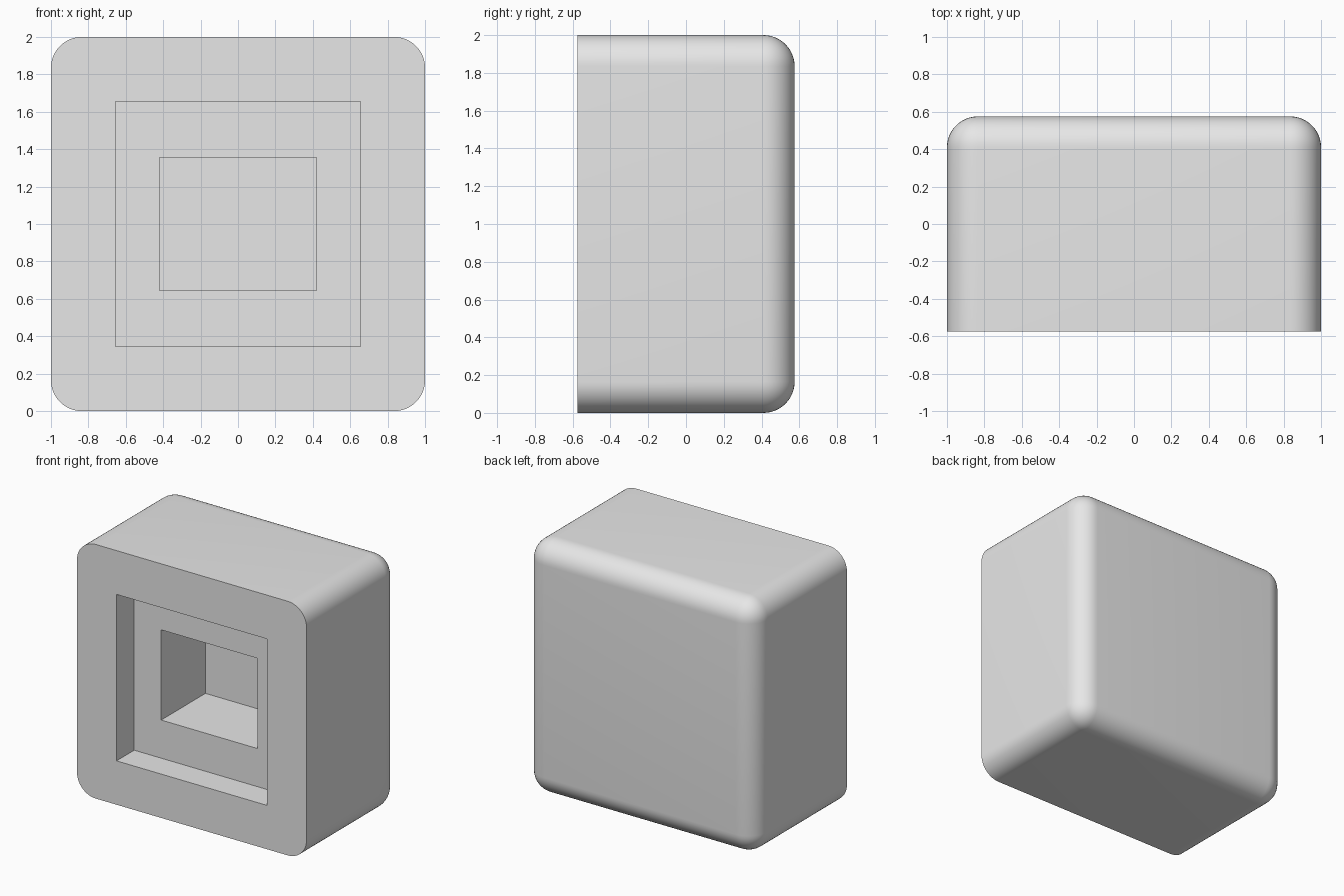
import bpy
import bmesh
import math

old = bpy.data.objects.get("Cube")
if old:
    bpy.data.objects.remove(old, do_unlink=True)

WIDTH, DEPTH, HEIGHT = 2.0, 1.15, 2.0
RADIUS = 0.165
FRONT = -DEPTH / 2

grey = bpy.data.materials.new("plain grey")
grey.use_nodes = True
colour = (0.8, 0.8, 0.8, 1)
grey.diffuse_color = colour
grey.node_tree.nodes["Principled BSDF"].inputs["Base Color"].default_value = colour


def box(name, size, centre):
    """Add a box with its size applied to the mesh."""
    bpy.ops.mesh.primitive_cube_add(size=1, location=centre)
    obj = bpy.context.object
    obj.name = name
    obj.scale = size
    bpy.ops.object.transform_apply(location=False, rotation=False, scale=True)
    obj.data.materials.append(grey)
    return obj


# Block with every edge rounded except the flat front rim
block = box("rounded_block", (WIDTH, DEPTH, HEIGHT), (0, 0, HEIGHT / 2))
bm = bmesh.new()
bm.from_mesh(block.data)
edges = [e for e in bm.edges if any(v.co.y > 0 for v in e.verts)]
bmesh.ops.bevel(bm, geom=edges, offset=RADIUS, offset_type='OFFSET',
                segments=12, profile=0.5, affect='EDGES')
bm.to_mesh(block.data)
bm.free()


def cut_pocket(name, width, height, centre_z, depth):
    """Cut a square-edged pocket into the front."""
    cutter = box(name, (width, depth + 0.2, height),
                 (0, FRONT + (depth - 0.2) / 2, centre_z))
    cutter.hide_render = True
    mod = block.modifiers.new(name, 'BOOLEAN')
    mod.operation = 'DIFFERENCE'
    mod.solver = 'EXACT'
    mod.object = cutter
    bpy.context.view_layer.objects.active = block
    bpy.ops.object.modifier_apply(modifier=name)
    bpy.data.objects.remove(cutter, do_unlink=True)


# Shallow wide recess, then the deeper pocket in its floor
cut_pocket("outer_recess", 1.31, 1.31, 1.0, 0.22)
cut_pocket("inner_pocket", 0.84, 0.71, 1.0, 0.77)

# Smooth the rounded edges, keep the pocket edges sharp
bpy.ops.object.select_all(action='DESELECT')
block.select_set(True)
bpy.context.view_layer.objects.active = block
bpy.ops.object.shade_smooth_by_angle(angle=math.radians(30))
